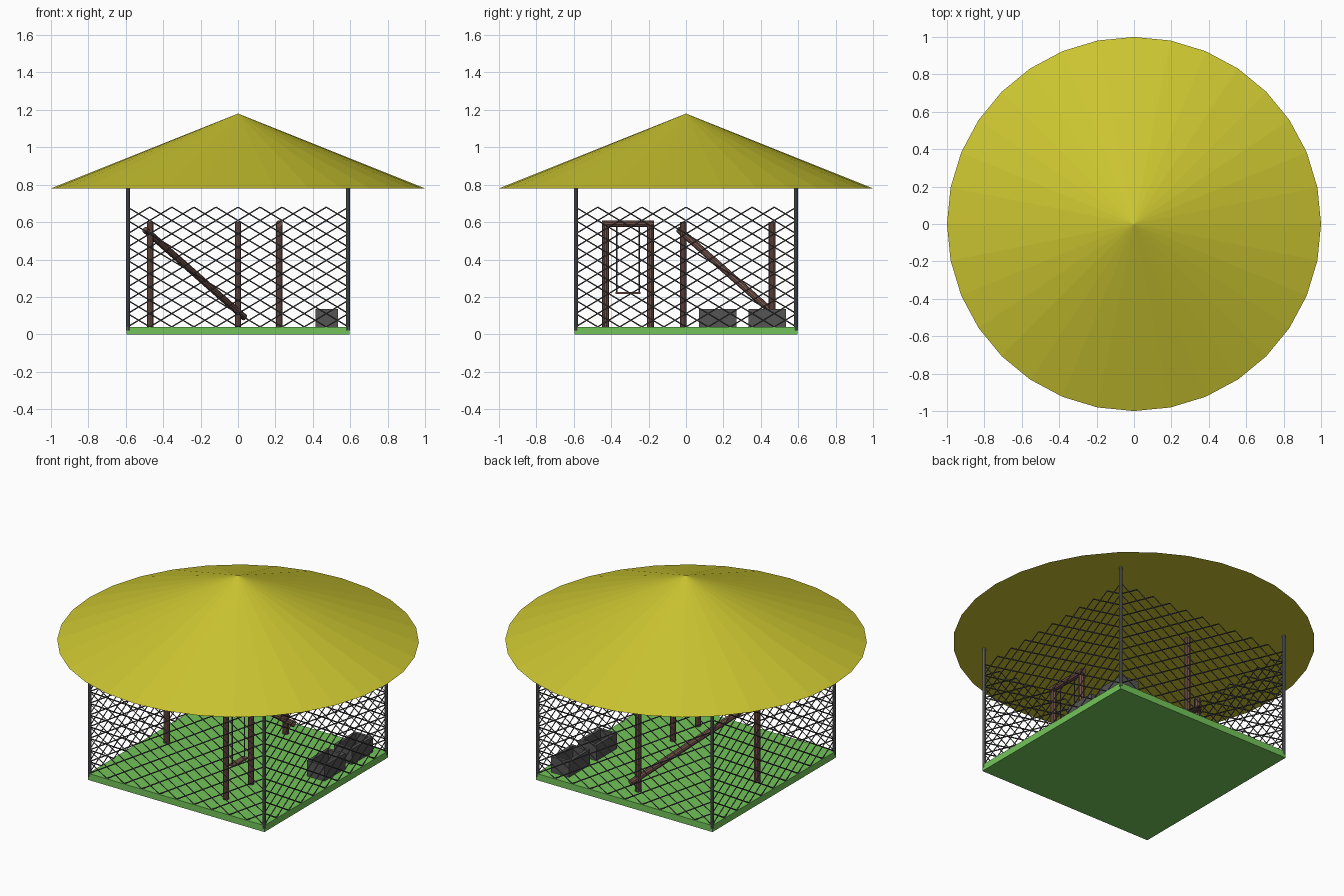
import bpy, math
from mathutils import Vector

if "Cube" in bpy.data.objects:
    bpy.data.objects.remove(bpy.data.objects["Cube"])


def material(name, rgb):
    m = bpy.data.materials.new(name)
    m.diffuse_color = (*rgb, 1)
    m.use_nodes = True
    m.node_tree.nodes["Principled BSDF"].inputs["Base Color"].default_value = m.diffuse_color
    return m


YELLOW = material("thatch", (0.60, 0.56, 0.03))
GREEN = material("grass", (0.17, 0.56, 0.10))
BROWN = material("wood", (0.16, 0.08, 0.065))
STEEL = material("steel", (0.16, 0.17, 0.19))
WIRE = material("wire", (0.08, 0.08, 0.09))
STONE = material("stone", (0.09, 0.09, 0.09))


def finish(name, mat):
    o = bpy.context.object
    o.name = name
    o.data.materials.append(mat)
    return o


def box(name, lo, hi, mat):
    lo, hi = Vector(lo), Vector(hi)
    bpy.ops.mesh.primitive_cube_add(size=1, location=(lo + hi) / 2)
    bpy.context.object.scale = hi - lo
    return finish(name, mat)


def rod(name, a, b, r, mat, sides=10):
    a, b = Vector(a), Vector(b)
    bpy.ops.mesh.primitive_cylinder_add(
        vertices=sides, radius=r, depth=(b - a).length, location=(a + b) / 2,
        rotation=(b - a).to_track_quat('Z', 'Y').to_euler())
    return finish(name, mat)


# Grass floor and conical roof
box("floor", (-0.595, -0.595, 0), (0.595, 0.595, 0.04), GREEN)
bpy.ops.mesh.primitive_cone_add(vertices=32, radius1=1, radius2=0, depth=0.4,
                                location=(0, 0, 0.98))
finish("roof", YELLOW)

# Corner posts
for x in (-0.588, 0.588):
    for y in (-0.588, 0.588):
        rod("corner_post", (x, y, 0.02), (x, y, 0.79), 0.01, STEEL)

# Chain-link fence: diagonal wires clipped to each side panel
HALF, Z0, Z1 = 0.59, 0.04, 0.68
CELL_W, CELL_H = 2 * HALF / 10, (Z1 - Z0) / 9
SLOPE = CELL_H / CELL_W
for side in range(4):
    cu = bpy.data.curves.new("fence", 'CURVE')
    cu.dimensions = '3D'
    cu.bevel_depth = 0.0035
    cu.bevel_resolution = 0
    cu.materials.append(WIRE)

    def wire(p, q):
        s = cu.splines.new('POLY')
        s.points.add(1)
        for pt, (u, z) in zip(s.points, (p, q)):
            pt.co = (u, -HALF, z, 1)

    for i in range(-9, 10):
        u0 = -HALF + i * CELL_W
        ua = max(u0, -HALF)
        ub = min(u0 + (Z1 - Z0) / SLOPE, HALF)
        za, zb = Z0 + (ua - u0) * SLOPE, Z0 + (ub - u0) * SLOPE
        wire((ua, za), (ub, zb))
        wire((-ua, za), (-ub, zb))
    fence = bpy.data.objects.new("fence", cu)
    fence.rotation_euler.z = side * math.pi / 2
    bpy.context.collection.objects.link(fence)

# Wooden perch: two uprights with a sloping pole
R = 0.018
rod("perch_post", (-0.47, -0.015, 0.03), (-0.47, -0.015, 0.6), R, BROWN)
rod("perch_post", (0, 0.46, 0.03), (0, 0.46, 0.6), R, BROWN)
rod("sloping_pole", (-0.497, -0.038, 0.56), (0.035, 0.494, 0.09), R, BROWN)

# Swing frame, ropes and seat
for y in (-0.43, -0.19):
    rod("swing_post", (0.22, y, 0.03), (0.22, y, 0.6), R, BROWN)
rod("swing_beam", (0.22, -0.45, 0.592), (0.22, -0.17, 0.592), R, BROWN)
for y in (-0.37, -0.25):
    rod("swing_rope", (0.22, y, 0.22), (0.22, y, 0.59), 0.003, WIRE, 6)
box("swing_seat", (0.203, -0.378, 0.217), (0.237, -0.242, 0.226), BROWN)

# Stone troughs: floor and four walls each
X0, X1, T, TOP = 0.415, 0.535, 0.018, 0.135
for y0 in (0.07, 0.335):
    y1 = y0 + 0.2
    box("trough_floor", (X0, y0, 0.04), (X1, y1, 0.065), STONE)
    for xa in (X0, X1 - T):
        box("trough_side", (xa, y0, 0.06), (xa + T, y1, TOP), STONE)
    for ya in (y0, y1 - T):
        box("trough_end", (X0 + T, ya, 0.06), (X1 - T, ya + T, TOP), STONE)
